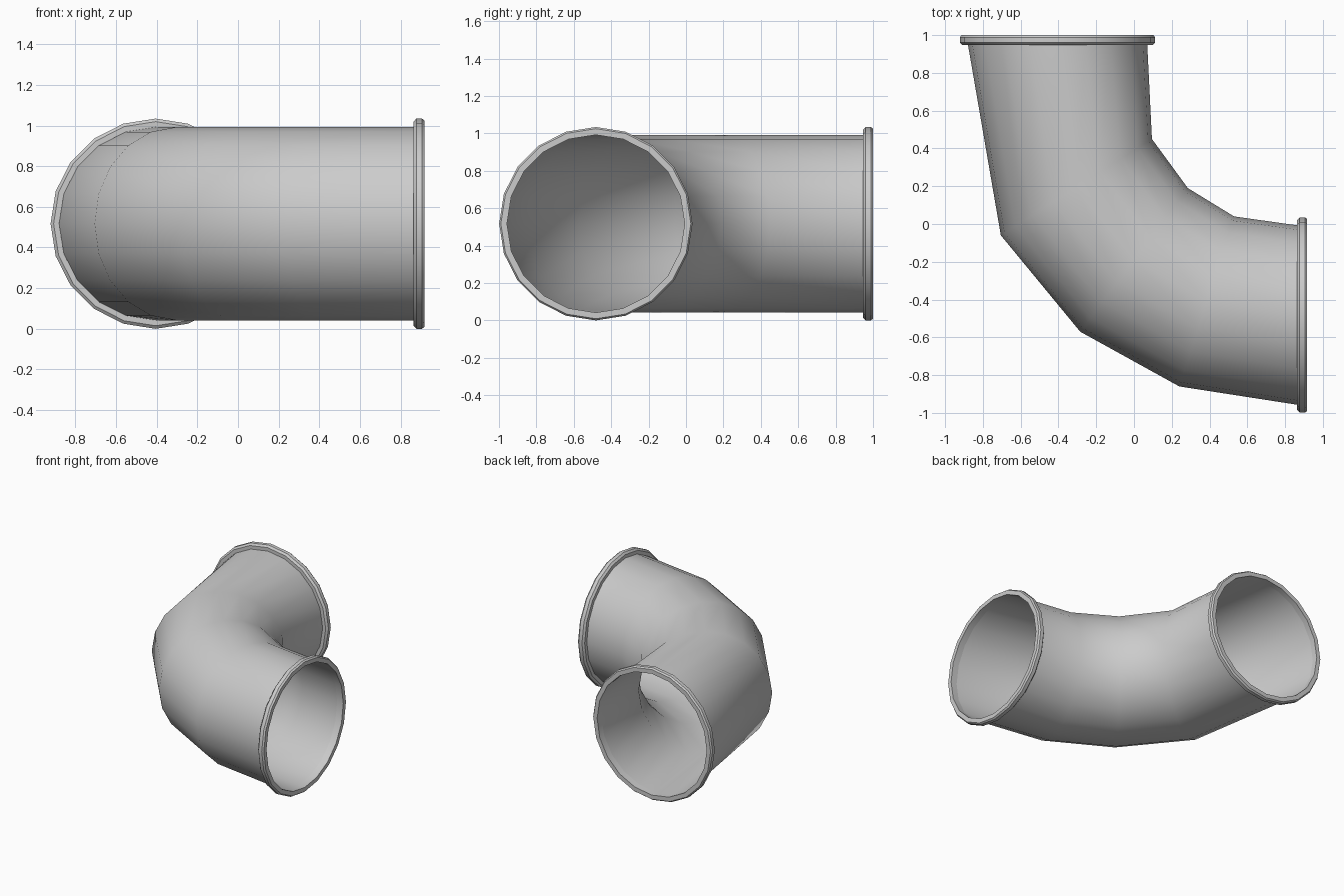
import bpy, bmesh
from math import sin, cos, pi, radians
from mathutils import Vector

if "Cube" in bpy.data.objects:
    bpy.data.objects.remove(bpy.data.objects["Cube"])

SIDES = 20
MID_Z = 0.517     # height of the pipe axis
R = 0.475         # pipe radius
FLANGE_R = 0.517


def loft(name, rings, closed, angle):
    """Skin rings given as (centre, sideways radius vector, vertical radius)."""
    bm = bmesh.new()
    loops = []
    for c, side, rz in rings:
        loops.append([bm.verts.new(c + side * cos(2 * pi * i / SIDES)
                                   + Vector((0, 0, rz * sin(2 * pi * i / SIDES))))
                      for i in range(SIDES)])
    pairs = list(zip(loops, loops[1:]))
    if closed:
        pairs.append((loops[-1], loops[0]))
    for a, b in pairs:
        for i in range(SIDES):
            j = (i + 1) % SIDES
            bm.faces.new((a[i], b[i], b[j], a[j]))
    bm.normal_update()
    # point normals away from the axis on the open pipe
    if closed:
        bmesh.ops.recalc_face_normals(bm, faces=bm.faces)
    else:
        top = max(bm.faces, key=lambda f: f.calc_center_median().z)
        if top.normal.z < 0:
            bmesh.ops.reverse_faces(bm, faces=bm.faces)
    me = bpy.data.meshes.new(name)
    bm.to_mesh(me)
    bm.free()
    ob = bpy.data.objects.new(name, me)
    bpy.context.collection.objects.link(ob)
    bpy.ops.object.select_all(action='DESELECT')
    ob.select_set(True)
    bpy.context.view_layer.objects.active = ob
    bpy.ops.object.shade_smooth_by_angle(angle=radians(angle))
    return ob


# Bent pipe: outer and inner bend point of each mitred section (x, y)
sections = [((-0.88, 0.955), (0.07, 0.955)),
            ((-0.705, -0.06), (0.095, 0.45)),
            ((-0.285, -0.57), (0.285, 0.19)),
            ((0.24, -0.86), (0.53, 0.04)),
            ((0.865, -0.957), (0.865, -0.007))]
rings = []
for outer, inner in sections:
    o, n = Vector((*outer, MID_Z)), Vector((*inner, MID_Z))
    rings.append(((o + n) / 2, (n - o) / 2, R))
loft("bent_pipe", rings, False, 50)

# Chamfered end flanges: profile as (radius, distance back from the rim)
profile = [(R, 0), (0.508, 0), (FLANGE_R, 0.012), (FLANGE_R, 0.04),
           (0.502, 0.053), (R, 0.053)]


def flange(name, rim, axis, side):
    loft(name, [(rim - axis * d, side * r, r) for r, d in profile], True, 30)


flange("back_flange", Vector((-0.405, 1.0, MID_Z)), Vector((0, 1, 0)), Vector((1, 0, 0)))
flange("side_flange", Vector((0.917, -0.482, MID_Z)), Vector((1, 0, 0)), Vector((0, 1, 0)))
